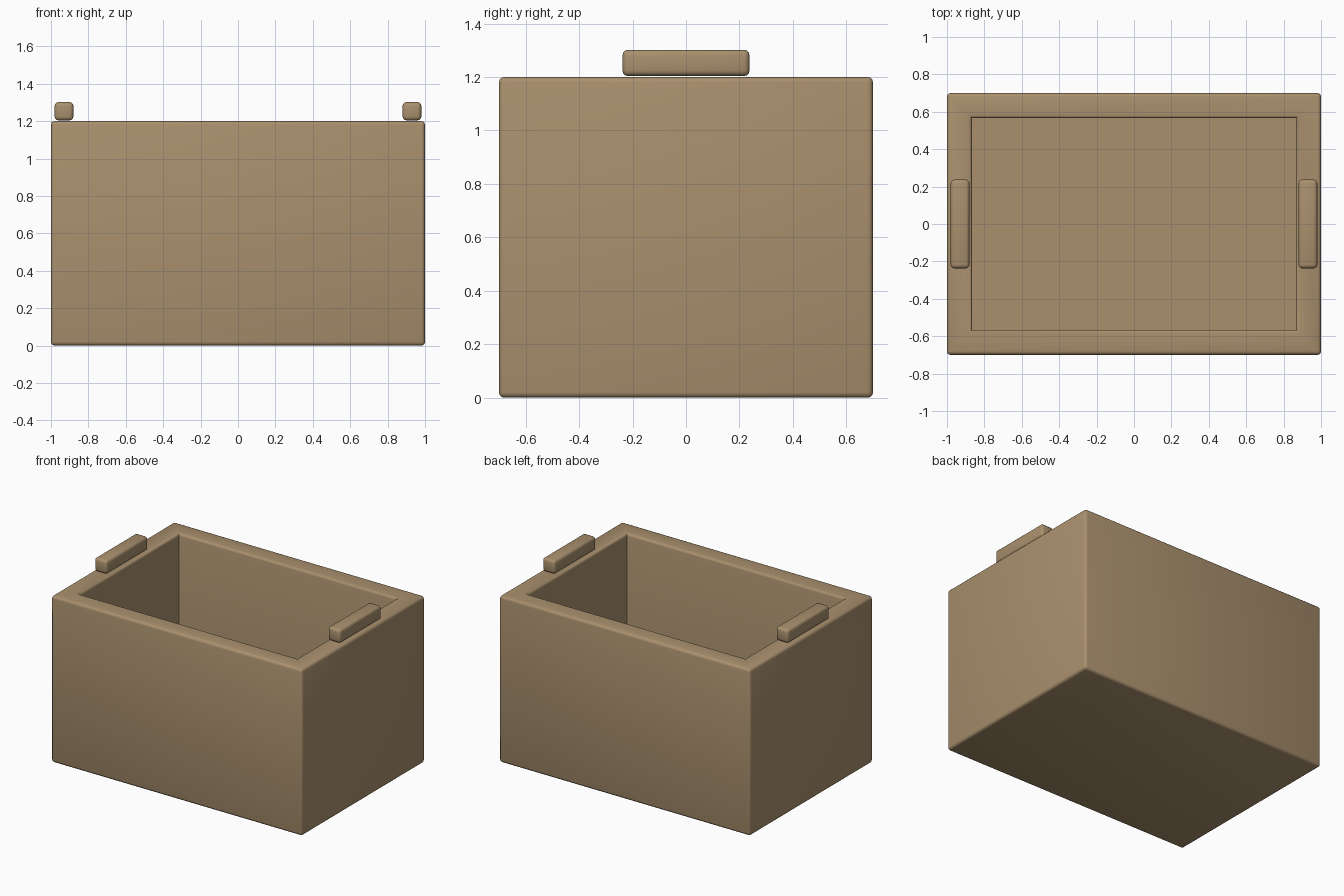
import bpy, bmesh
from mathutils import Matrix

if "Cube" in bpy.data.objects:
    bpy.data.objects.remove(bpy.data.objects["Cube"])

wood = bpy.data.materials.new("tan_wood")
wood.diffuse_color = (0.40, 0.28, 0.155, 1)
wood.use_nodes = True
wood.node_tree.nodes["Principled BSDF"].inputs["Base Color"].default_value = wood.diffuse_color


def box_bmesh(size, centre):
    bm = bmesh.new()
    bmesh.ops.create_cube(bm, size=1, matrix=Matrix.Translation(centre) @ Matrix.Diagonal((*size, 1)))
    return bm


def finish(bm, name, bevel):
    # round only the outward-facing edges
    bm.normal_update()
    edges = [e for e in bm.edges if e.calc_face_angle_signed(0) > 0.5]
    bmesh.ops.bevel(bm, geom=edges, offset=bevel, segments=3, profile=0.5, affect='EDGES')
    mesh = bpy.data.meshes.new(name)
    bm.to_mesh(mesh)
    bm.free()
    mesh.materials.append(wood)
    ob = bpy.data.objects.new(name, mesh)
    bpy.context.collection.objects.link(ob)
    bpy.ops.object.select_all(action='DESELECT')
    ob.select_set(True)
    bpy.context.view_layer.objects.active = ob
    bpy.ops.object.shade_smooth_by_angle(angle=0.7)


# Open crate: inset the top, then sink it to the floor
WALL, FLOOR, HEIGHT = 0.134, 0.13, 1.2
bm = box_bmesh((2, 1.4, HEIGHT), (0, 0, HEIGHT / 2))
bm.normal_update()
top = max(bm.faces, key=lambda f: f.calc_center_median().z)
bmesh.ops.inset_region(bm, faces=[top], thickness=WALL, use_even_offset=True)
walls = bmesh.ops.extrude_discrete_faces(bm, faces=[top])["faces"]
bmesh.ops.translate(bm, verts=walls[0].verts, vec=(0, 0, FLOOR - HEIGHT))
bmesh.ops.remove_doubles(bm, verts=bm.verts, dist=1e-5)
finish(bm, "crate", 0.02)

# Grip bars on the two short rims
for side, name in ((-1, "left_handle"), (1, "right_handle")):
    finish(box_bmesh((0.1, 0.475, 0.098), (side * 0.93, 0, 1.253)), name, 0.02)
